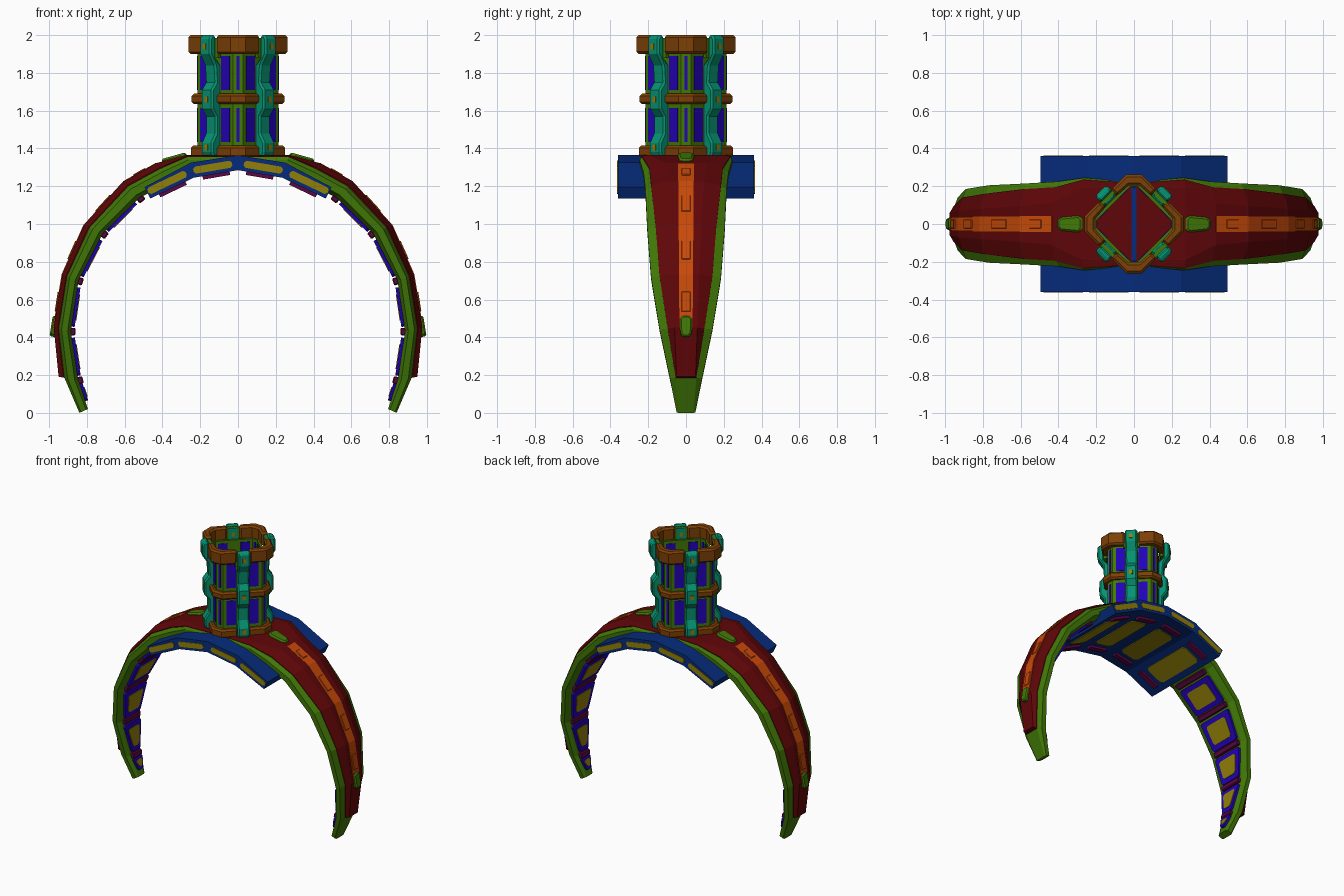
import bpy, bmesh, math
from mathutils import Vector as V

cube = bpy.data.objects.get("Cube")
if cube:
    bpy.data.objects.remove(cube, do_unlink=True)


def material(name, r, g, b):
    lin = [((c / 255 + 0.055) / 1.055) ** 2.4 if c > 10 else c / 255 / 12.92 for c in (r, g, b)]
    m = bpy.data.materials.new(name)
    m.use_nodes = True
    m.diffuse_color = (*lin, 1)
    m.node_tree.nodes["Principled BSDF"].inputs["Base Color"].default_value = (*lin, 1)
    return m


RED = material("dark red", 95, 6, 8)
GREEN = material("green", 65, 120, 6)
BROWN = material("brown", 125, 64, 6)
TEAL = material("teal", 6, 146, 113)
NAVY = material("navy", 6, 43, 123)
VIOLET = material("violet", 34, 2, 185)
ORANGE = material("orange", 200, 74, 8)
PURPLE = material("purple", 92, 6, 66)
YELLOW = material("olive yellow", 146, 128, 8)


def build(name, verts, faces, mat, mirror=False, bevel=0):
    bm = bmesh.new()
    vs = [bm.verts.new(v) for v in verts]
    for f in faces:
        bm.faces.new([vs[i] for i in f])
    bmesh.ops.recalc_face_normals(bm, faces=bm.faces)
    me = bpy.data.meshes.new(name)
    bm.to_mesh(me)
    bm.free()
    me.materials.append(mat)
    ob = bpy.data.objects.new(name, me)
    bpy.context.collection.objects.link(ob)
    if bevel:
        mod = ob.modifiers.new("Bevel", 'BEVEL')
        mod.width, mod.segments = bevel, 1
        mod.limit_method, mod.angle_limit = 'ANGLE', math.radians(50)
    if mirror:
        ob.modifiers.new("Mirror", 'MIRROR')
    return ob


def loft(name, rings, mat, caps=(True, True), **kw):
    n = len(rings[0])
    faces = [(a * n + i, a * n + (i + 1) % n, (a + 1) * n + (i + 1) % n, (a + 1) * n + i)
             for a in range(len(rings) - 1) for i in range(n)]
    if caps[0]:
        faces.append(range(n))
    if caps[1]:
        faces.append(range(len(rings) * n - n, len(rings) * n))
    return build(name, [p for r in rings for p in r], faces, mat, **kw)


def prism(name, outline, origin, u, v, n, t0, t1, mat, **kw):
    """Extrude a flat outline, drawn on axes u and v, along n."""
    return loft(name, [[origin + u * a + v * b + n * t for a, b in outline] for t in (t0, t1)],
                mat, **kw)


def frame(p, q):
    d = (q - p).normalized()
    return d, V((-d.z, 0, d.x))


def slab(name, p, q, s0, s1, w0, w1, t0, t1, mat, cut=0.0, y=0.0, **kw):
    """Tapered plate along the line p-q; s is a fraction, t the outward height."""
    d, n = frame(p, q)
    a, b, c = (q - p).length * s0, (q - p).length * s1, cut
    out = [(a, w0 - c), (a + c, w0), (b - c, w1), (b, w1 - c)] if c else [(a, w0), (b, w1)]
    out = out + [(s, -w) for s, w in reversed(out)]
    return prism(name, out, p + V((0, y, 0)), d, V((0, 1, 0)), n, t0, t1, mat, mirror=True, **kw)


# Arm stations: inner x, z, outer x, z, half widths of inner face, side, shell, ridge
ARM = [
    (0.0, 1.29, 0.0, 1.357, .17, .22, .215, .20),
    (.24, 1.27, .27, 1.36, .18, .245, .235, .19),
    (.36, 1.22, .43, 1.315, .17, .225, .195, .11),
    (.52, 1.14, .60, 1.22, .165, .215, .185, .095),
    (.715, .95, .81, .99, .16, .205, .16, .08),
    (.845, .70, .925, .73, .14, .185, .14, .07),
    (.885, .43, .97, .45, .10, .14, .097, .06),
    (.845, .17, .943, .19, .055, .085, .055, .05),
    (.795, .02, .84, .0, .03, .05, .04, .03),
]
INNER = [V((s[0], 0, s[1])) for s in ARM]
OUTER = [V((s[2], 0, s[3])) for s in ARM]


def section(i, half):
    pts = [INNER[i].lerp(OUTER[i], f) + V((0, w, 0)) for w, f in half]
    return pts + [V((p.x, -p.y, p.z)) for p in reversed(pts)]


# The frame climbs to the full height at the crown and the tip
green, red = [], []
for i, (_, _, _, _, wi, wg, wr, wp) in enumerate(ARM):
    g = 1.0 if i == len(ARM) - 1 else .95 if i < 2 else .76
    green.append(section(i, [(wi, 0), (wg, .2), (wg, g - .18), (wr, g)]))
    red.append(section(i, [(wr, g - .2), (wr, g + .05), (wp, 1.07)]))
loft("arm_frames", green, GREEN, caps=(False, True), mirror=True)
loft("arm_shells", red[:-1], RED, caps=(False, True), mirror=True)

# Nearly flush ridge strip with blocks and end knobs
strip = []
for i in range(2, 7):
    n = (OUTER[i] - INNER[i]).normalized()
    w = .047 - .002 * i
    strip.append([OUTER[i] + n * t + V((0, y, 0))
                  for y, t in ((w, -.02), (w, .01), (-w, .01), (-w, -.02))])
loft("ridge_strip", strip, ORANGE, mirror=True)
for i in range(2, 6):
    slab("ridge_block", OUTER[i], OUTER[i + 1], .32, .7, .024, .024, 0, .015, ORANGE, bevel=.004)
slab("upper_knob", OUTER[1], OUTER[2], 0, .82, .045, .035, -.02, .021, GREEN, cut=.018, bevel=.01)
slab("lower_knob", OUTER[5], OUTER[6], .78, 1.17, .032, .03, -.02, .021, GREEN, cut=.015, bevel=.008)

# Inner lining: framed windows with a bar at each joint
for i in range(3, 8):
    p, q = INNER[i], INNER[i + 1]
    a, b = ARM[i][4] * .9, ARM[i + 1][4] * .9
    end = .9 if i < 7 else .72
    slab("lining_panel", p, q, .13, end, a, b, -.016, .015, VIOLET, cut=.012)
    slab("lining_window", p, q, .26, end - .13, a * .68, b * .72, -.02, 0, YELLOW, cut=.014)
    d = (INNER[i + 1] - INNER[i - 1]).normalized() * .02
    slab("joint_bar", p - d, p + d, 0, 1, a, a, -.025, .015, PURPLE, bevel=.006)

# Wide canopy plates under the crown
LOW = [V((0, 0, 1.285)), V((.235, 0, 1.245)), V((.465, 0, 1.135))]
HIGH = [V((0, 0, 1.364)), V((.25, 0, 1.325)), V((.495, 0, 1.195))]
loft("canopy", [[a + V((0, -.36, 0)), b + V((0, -.36, 0)), b + V((0, .36, 0)), a + V((0, .36, 0))]
                for a, b in zip(LOW, HIGH)], NAVY, caps=(False, True), mirror=True)
for p, q in zip(LOW, LOW[1:]):
    d, n = frame(p, q)
    a, b = .025, (q - p).length - .005
    slot = [(a, .03), (a + .012, .019), (b - .012, .019), (b, .03),
            (b, .046), (b - .012, .057), (a + .012, .057), (a, .046)]
    prism("edge_window", slot, p, d, n, V((0, 1, 0)), -.364, .364, YELLOW, mirror=True)
    slab("canopy_window", p, q, .2, .8, .2, .2, -.006, .01, YELLOW, cut=.02)
    for y in (-.26, .26):
        slab("canopy_bar", p, q, .19, .8, .02, .02, -.018, .01, PURPLE, y=y)

# Hollow neck: a square tube turned on its corner, with clipped corners
R, C, Z, O = .215, .027, V((0, 0, 1)), V((0, 0, 0))


def turn(k, x, y, z=0):
    a = k * math.pi / 2
    return V((x * math.cos(a) - y * math.sin(a), x * math.sin(a) + y * math.cos(a), z))


wall = loft("neck_wall", [[turn(k, R, c, z) for k in range(4) for c in (-C, C)] for z in (1.35, 1.91)],
            GREEN, caps=(False, False))
mod = wall.modifiers.new("Solidify", 'SOLIDIFY')
mod.thickness, mod.offset = .018, -1

PILLAR = [(.205, 2.0), (.238, 2.0), (.25, 1.98), (.25, 1.9), (.212, 1.84), (.205, 1.75),
          (.236, 1.71), (.236, 1.61), (.205, 1.57), (.205, 1.48), (.236, 1.43), (.236, 1.38),
          (.225, 1.355), (.165, 1.355), (.165, 1.84), (.205, 1.88)]


def panel(name, d, side, mid, half, z0, z1, t0, t1, mat):
    out = [(mid - half, z0), (mid + half, z0), (mid + half, z1), (mid - half, z1)]
    prism(name, out, O, side, Z, d, t0, t1, mat)


flat = (R + C) / math.sqrt(2)
for k in range(4):
    # Collar brackets around each corner
    x, y = turn(k, 1, 0), turn(k, 0, 1)
    for r, z0, z1 in ((.25, 1.352, 1.415), (.245, 1.635, 1.69), (.262, 1.9, 2.0)):
        half = [(r, .04), (r - .08, .12), (.15, .09), (.205, C)]
        out = half[::-1] + [(a, -b) for a, b in half]
        prism("collar_bracket", out, O, x, y, Z, z0, z1, BROWN, bevel=.012)
    # Pillar over the middle of each side, with its backing and inner face
    d, side = turn(k + .5, 1, 0), turn(k + .5, 0, 1)
    prism("pillar", PILLAR, O, d, Z, side, -.042, .042, TEAL, bevel=.01)
    panel("pillar_backing", d, side, 0, .055, 1.88, 1.985, .186, .206, GREEN)
    panel("pillar_inner_face", d, side, 0, .03, 1.9, 1.985, .18, .187, TEAL)
    panel("inner_light", d, side, 0, .01, 1.925, 1.955, .177, .181, YELLOW)
    for z, out in ((1.405, .236), (1.66, .236), (1.94, .25)):
        panel("pillar_light", d, side, 0, .012, z - .016, z + .016, out - .004, out + .004, YELLOW)
    # Panels in the walls
    for z0, z1 in ((1.435, 1.615), (1.71, 1.89)):
        for m in (-.078, .078):
            panel("wall_panel", d, side, m, .032, z0, z1, flat - .021, flat + .003, VIOLET)
        panel("corner_panel", x, y, 0, .009, z0, z1, R - .021, R + .003, VIOLET)
